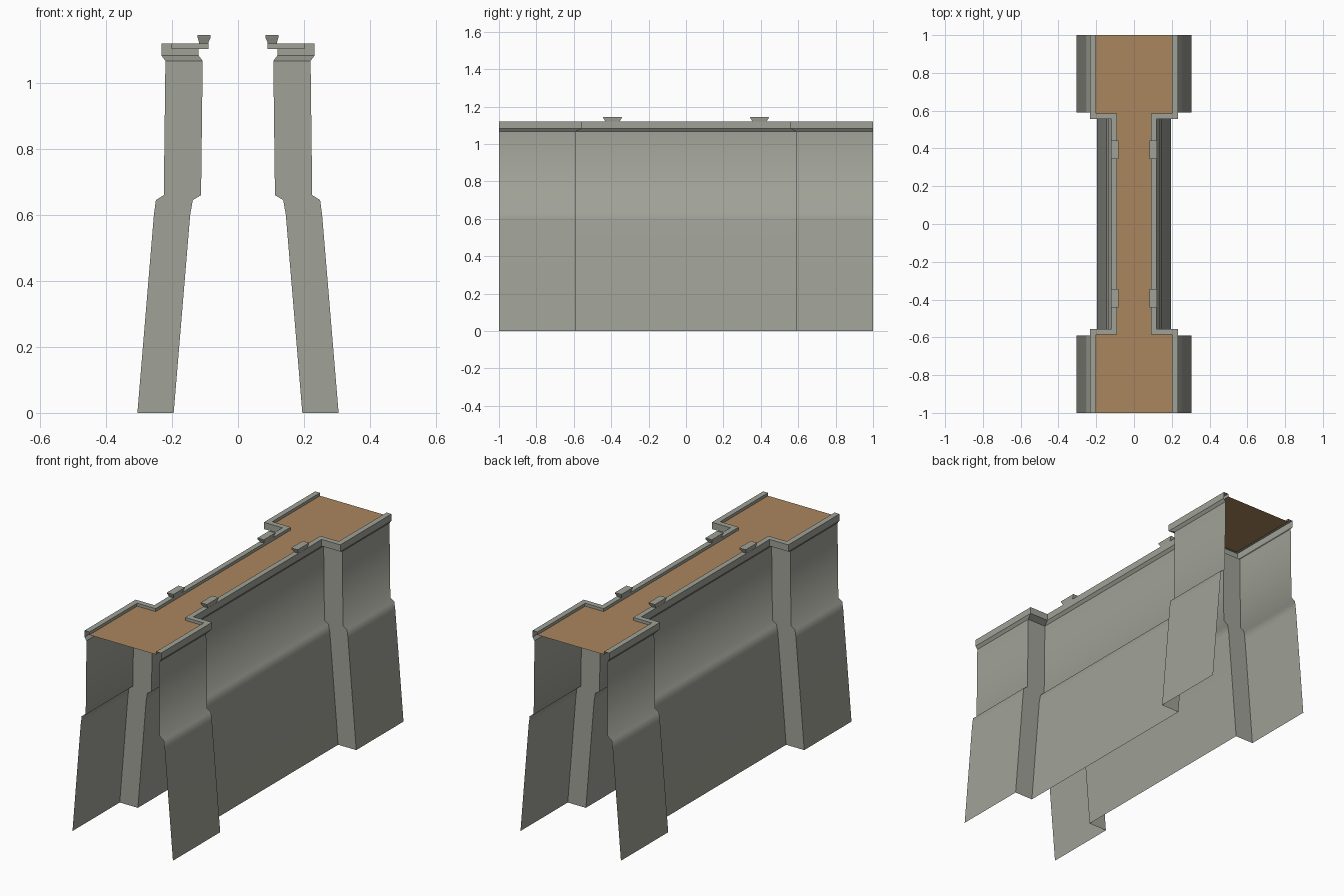
import bpy, bmesh, math

if "Cube" in bpy.data.objects:
    bpy.data.objects.remove(bpy.data.objects["Cube"])


def material(name, rgb):
    m = bpy.data.materials.new(name)
    m.diffuse_color = (*rgb, 1)
    m.use_nodes = True
    m.node_tree.nodes["Principled BSDF"].inputs["Base Color"].default_value = m.diffuse_color
    return m


STONE = material("grey stone", (0.35, 0.36, 0.31))
EARTH = material("brown walkway", (0.40, 0.24, 0.11))


def finish(name, bm, mat, angle=None):
    me = bpy.data.meshes.new(name)
    bm.to_mesh(me)
    bm.free()
    me.materials.append(mat)
    ob = bpy.data.objects.new(name, me)
    bpy.context.collection.objects.link(ob)
    if angle:
        bpy.ops.object.select_all(action='DESELECT')
        ob.select_set(True)
        bpy.context.view_layer.objects.active = ob
        bpy.ops.object.shade_smooth_by_angle(angle=math.radians(angle))
    return ob


def loft(bm, rows, closed=False):
    rings = [[bm.verts.new(p) for p in r] for r in rows]
    n = len(rings[0])
    for a, b in zip(rings, rings[1:]):
        for i in range(n if closed else n - 1):
            j = (i + 1) % n
            bm.faces.new((a[i], a[j], b[j], b[i]))
    return rings


def plan(s, tower, mid, step, z):
    # stepped plan line of one side: end block, recess, end block
    pts = [(tower, -1), (tower, -step), (mid, -step),
           (mid, step), (tower, step), (tower, 1)]
    return [(s * x, s * y, z) for x, y in pts]


# profile rows: end block x, recessed x, step y, height
WALL = [(0.305, 0.195, 0.59, 0), (0.255, 0.145, 0.59, 0.60),
        (0.249, 0.137, 0.59, 0.645), (0.225, 0.112, 0.59, 0.66),
        (0.22, 0.107, 0.59, 1.067)]
COPING = [(0.22, 0.107, 0.59, 1.067), (0.232, 0.119, 0.556, 1.083),
          (0.232, 0.119, 0.556, 1.12), (0.202, 0.09, 0.586, 1.12),
          (0.202, 0.09, 0.586, 1.103)]

for s, side in ((1, "right"), (-1, "left")):
    for name, prof, ang in (("wall", WALL, 65), ("coping", COPING, 30)):
        bm = bmesh.new()
        loft(bm, [plan(s, *r) for r in prof])
        finish(f"{side}_{name}", bm, STONE, ang)

    # flared cap stones standing on the coping
    for yc, end in ((-0.393, "front"), (0.393, "back")):
        bm = bmesh.new()
        rows = []
        for x0, x1, hy, z in ((0.09, 0.118, 0.036, 1.105), (0.09, 0.118, 0.038, 1.122),
                              (0.083, 0.122, 0.048, 1.137), (0.083, 0.122, 0.05, 1.145)):
            rows.append([(s * x, yc + y, z) for x, y in
                         ((x0, -hy), (x1, -hy), (x1, hy), (x0, hy))])
        rings = loft(bm, rows, True)
        bm.faces.new(rings[-1])
        bm.faces.new(rings[0][::-1])
        bmesh.ops.recalc_face_normals(bm, faces=bm.faces)
        finish(f"{side}_{end}_cap_stone", bm, STONE, 30)

# walkway between the copings
bm = bmesh.new()
for x, y0, y1 in ((0.202, -1, -0.586), (0.09, -0.586, 0.586), (0.202, 0.586, 1)):
    bm.faces.new([bm.verts.new(p) for p in
                  ((-x, y0, 1.104), (x, y0, 1.104), (x, y1, 1.104), (-x, y1, 1.104))])
finish("walkway", bm, EARTH)
